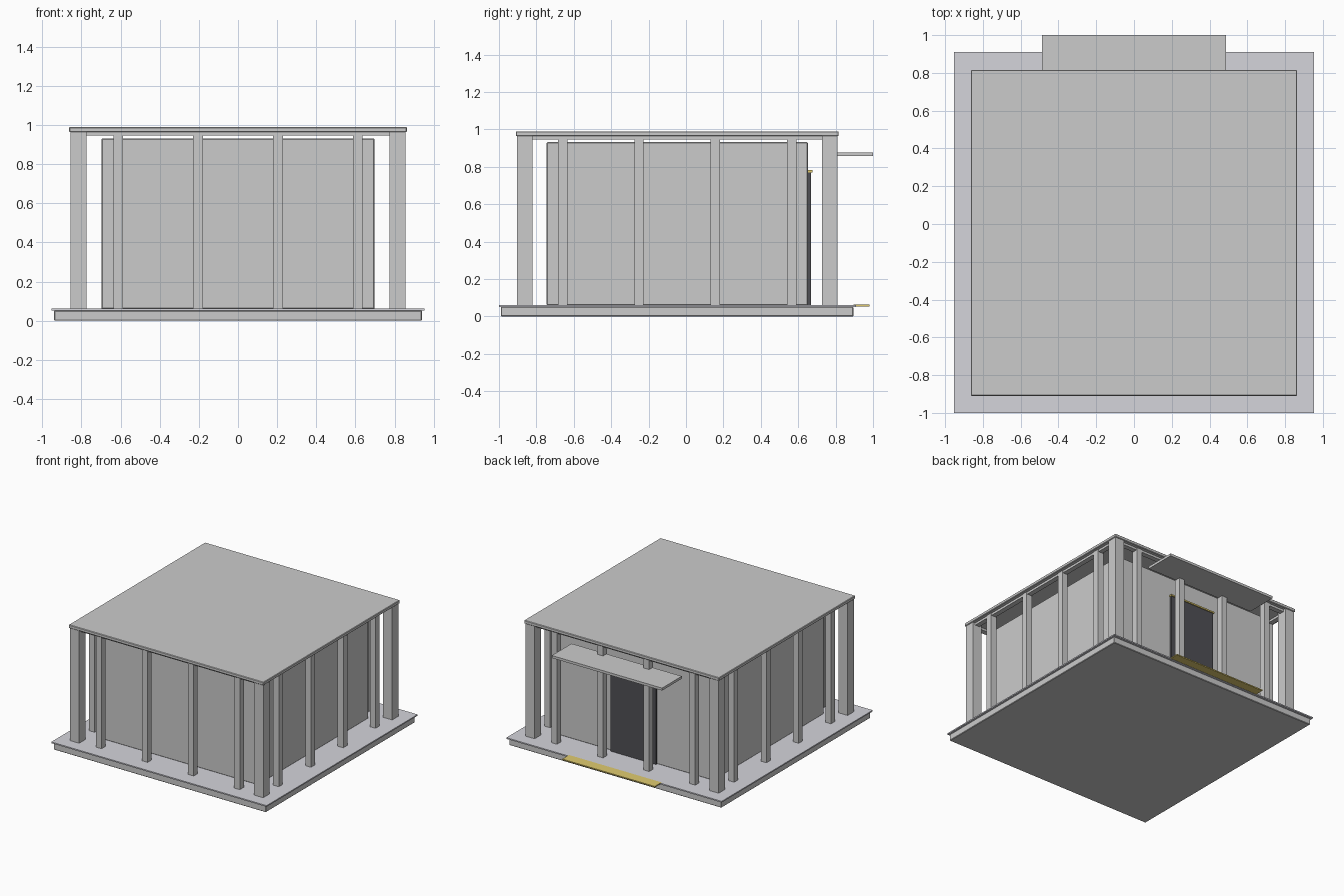
import bpy

if "Cube" in bpy.data.objects:
    bpy.data.objects.remove(bpy.data.objects["Cube"])

CY = -0.047    # building centre along y
RING = 0.815   # distance of the colonnade from the centre


def material(name, rgb):
    m = bpy.data.materials.new(name)
    m.diffuse_color = (*rgb, 1)
    m.use_nodes = True
    m.node_tree.nodes["Principled BSDF"].inputs["Base Color"].default_value = m.diffuse_color
    return m


def box(name, x, y, z, mat=None, bevel=0.0):
    """Box from (min, max) ranges on each axis."""
    bpy.ops.mesh.primitive_cube_add(size=1, location=[(a + b) / 2 for a, b in (x, y, z)])
    ob = bpy.context.object
    ob.name = name
    ob.scale = [b - a for a, b in (x, y, z)]
    bpy.ops.object.transform_apply(location=False, rotation=False, scale=True)
    if bevel:
        mod = ob.modifiers.new("edge", 'BEVEL')
        mod.width = bevel
        mod.segments = 1
    if mat:
        ob.data.materials.append(mat)
    return ob


def column(name, x, y, width):
    h = width / 2
    return box(name, (x - h, x + h), (CY + y - h, CY + y + h), (0.06, 0.965))


floor_mat = material("pale_floor", (0.66, 0.66, 0.71))
dark = material("dark_door", (0.08, 0.08, 0.09))
gold = material("gold", (0.75, 0.6, 0.16))

# Plinth and overhanging floor slab
box("plinth", (-0.94, 0.94), (-0.99, 0.895), (0, 0.052), bevel=0.004)
box("floor_slab", (-0.953, 0.953), (-1.0, 0.91), (0.052, 0.062), floor_mat)

# Enclosed hall and flat roof
box("hall_walls", (-0.698, 0.698), (CY - 0.698, CY + 0.698), (0.06, 0.932), bevel=0.005)
box("roof", (-0.863, 0.863), (CY - 0.863, CY + 0.863), (0.964, 0.99), bevel=0.004)

# Corner columns
for sx in (-1, 1):
    for sy in (-1, 1):
        column("corner_column", sx * RING, sy * RING, 0.082)

# Slim columns and beams on all four sides
for s in (-1, 1):
    for t in (-0.612, -0.204, 0.204, 0.612):
        column("slim_column", t, s * RING, 0.05)
        column("slim_column", s * RING, t, 0.05)
    box("beam_x", (-0.78, 0.78), (CY + s * RING - 0.02, CY + s * RING + 0.02), (0.946, 0.965))
    box("beam_y", (s * RING - 0.02, s * RING + 0.02), (CY - 0.78, CY + 0.78), (0.946, 0.965))

# Entrance at the back: door, gold lintel, canopy and threshold
box("door", (-0.2, 0.2), (0.645, 0.667), (0.06, 0.77), dark)
box("door_lintel", (-0.205, 0.205), (0.645, 0.675), (0.77, 0.782), gold)
box("entrance_canopy", (-0.488, 0.488), (0.75, 1.0), (0.858, 0.878))
box("threshold", (-0.41, 0.41), (0.895, 0.98), (0.054, 0.063), gold)
